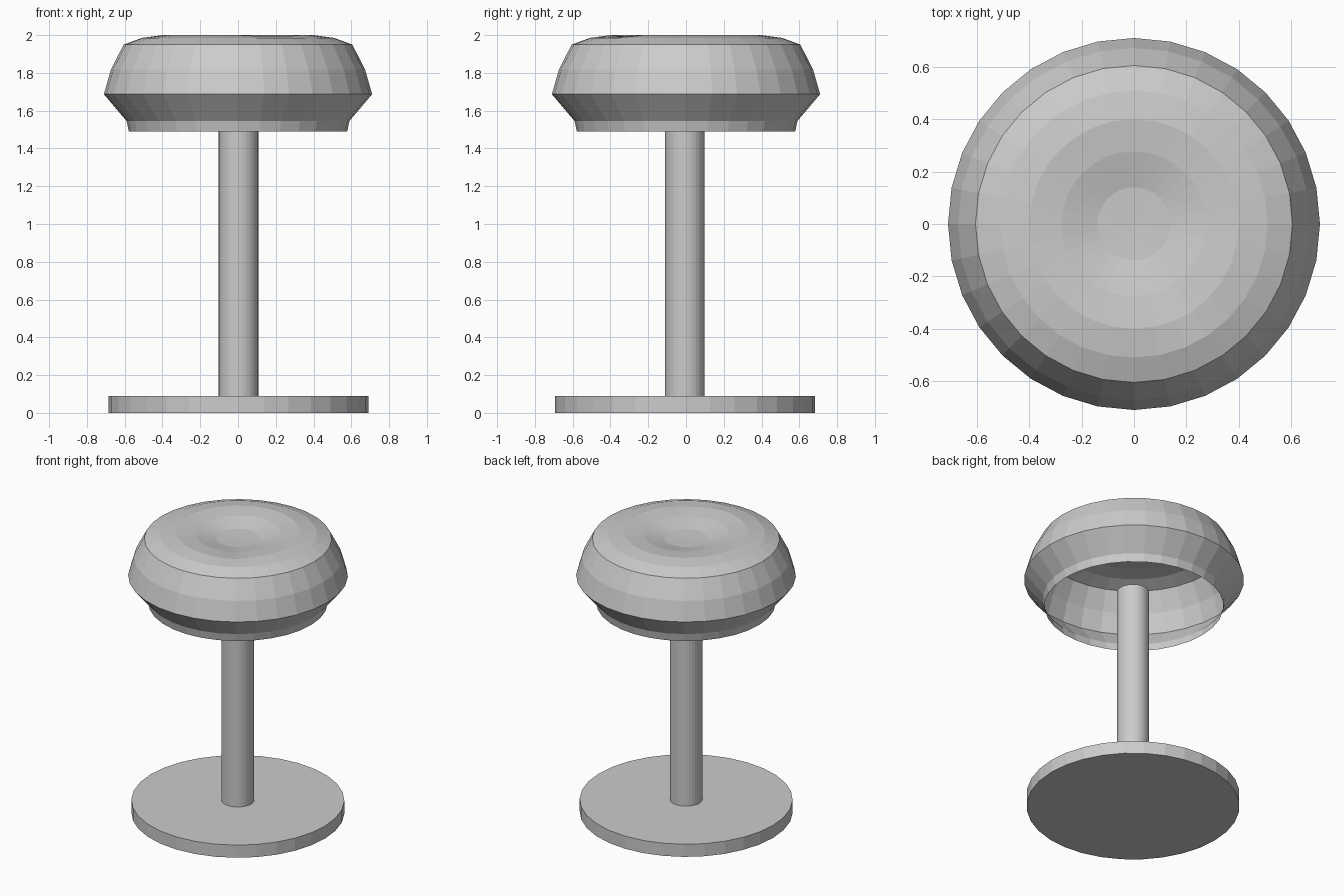
import bpy, bmesh, math

if "Cube" in bpy.data.objects:
    bpy.data.objects.remove(bpy.data.objects["Cube"])

SIDES = 32


def lathe(name, profile, centre=(0, 0), dent=None):
    """Revolve (radius, z) points around z; a zero radius makes a pole point."""
    bm = bmesh.new()
    rings = []
    for r, z in profile:
        if r == 0:
            rings.append([bm.verts.new((centre[0], centre[1], z))] * SIDES)
            continue
        ring = []
        for i in range(SIDES):
            a = 2 * math.pi * i / SIDES
            x, y = r * math.cos(a), r * math.sin(a)
            dz = dent(x, y) if dent else 0
            ring.append(bm.verts.new((centre[0] + x, centre[1] + y, z + dz)))
        rings.append(ring)
    for low, high in zip(rings, rings[1:]):
        for i in range(SIDES):
            j = (i + 1) % SIDES
            corners = list(dict.fromkeys((low[i], low[j], high[j], high[i])))
            bm.faces.new(corners)
    mesh = bpy.data.meshes.new(name)
    bm.to_mesh(mesh)
    bm.free()
    obj = bpy.data.objects.new(name, mesh)
    bpy.context.collection.objects.link(obj)
    return obj


def disc(name, radius, bottom, top, centre):
    """Solid flat-shaded cylinder between two heights."""
    bpy.ops.mesh.primitive_cylinder_add(
        vertices=SIDES, radius=radius, depth=top - bottom,
        location=(centre[0], centre[1], (top + bottom) / 2))
    bpy.context.object.name = name


def worn_dent(x, y):
    """Small sag in the front right of the cushion top."""
    d = math.hypot(x - 0.16, y + 0.29)
    return -0.014 * max(0, 1 - d / 0.18)


# Floor plate and post
disc("base_plate", 0.688, 0.0, 0.09, (0.003, -0.006))
disc("post", 0.105, 0.08, 1.595, (0.003, -0.006))

# Cushion: open shell underneath, shallow hollow on top
lathe("seat_cushion", [
    (0.578, 1.49), (0.59, 1.545), (0.71, 1.687), (0.672, 1.82),
    (0.605, 1.95), (0.51, 1.985), (0.40, 2.0), (0.277, 1.988),
    (0.14, 1.955), (0, 1.95)], dent=worn_dent)
